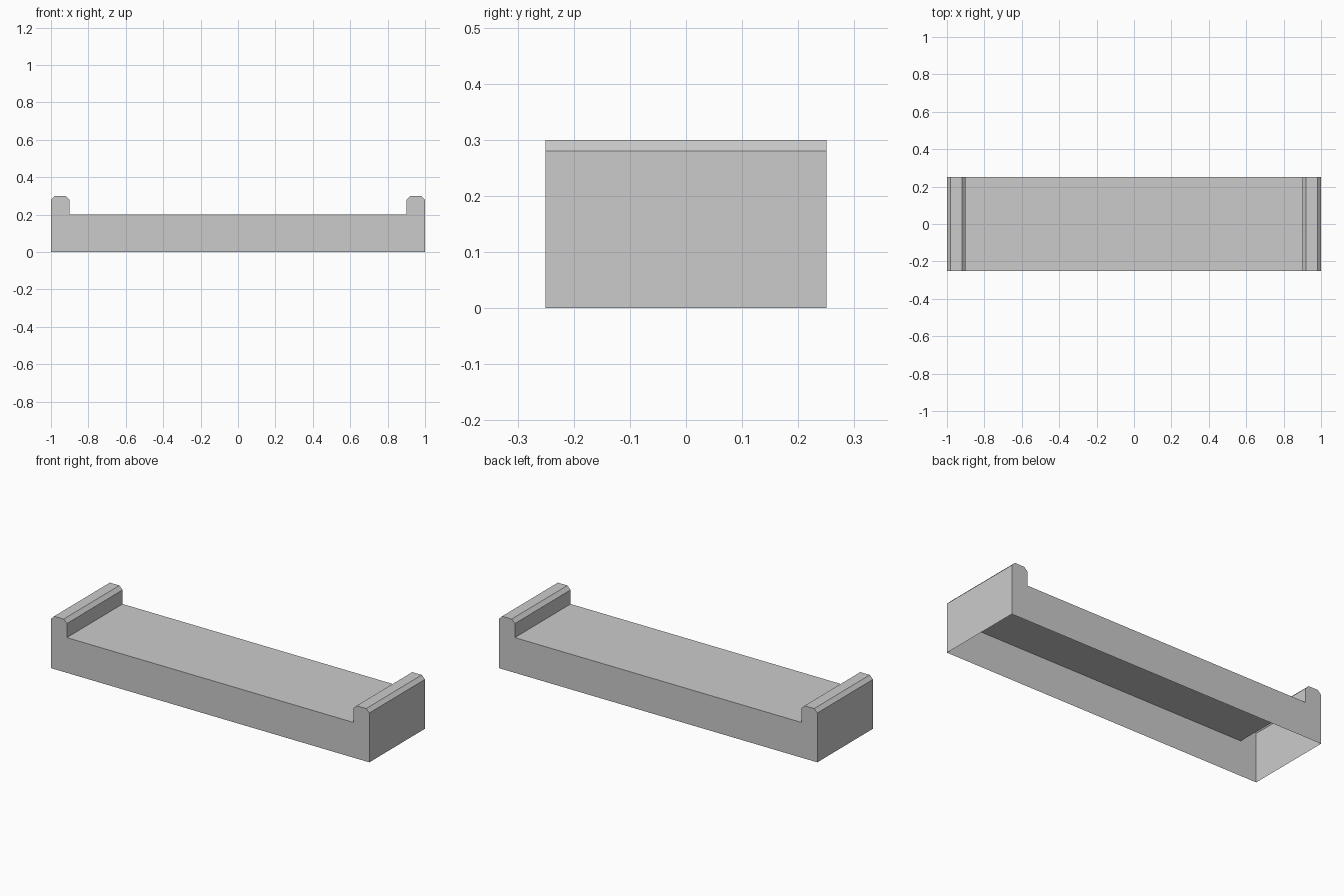
import bpy, bmesh
from mathutils import Vector

if "Cube" in bpy.data.objects:
    bpy.data.objects.remove(bpy.data.objects["Cube"])

# Half profile of the tray, from the floor up over the chamfered end lip to the deck
half = [(1, 0), (1, .28), (.98, .3), (.92, .3), (.9, .28), (.9, .2)]
profile = half + [(-x, z) for x, z in reversed(half)]
depth = 0.5

# Extrude the profile front to back
bm = bmesh.new()
front = bm.faces.new([bm.verts.new((x, -depth / 2, z)) for x, z in profile])
ext = bmesh.ops.extrude_face_region(bm, geom=[front], use_keep_orig=True)
moved = [g for g in ext["geom"] if isinstance(g, bmesh.types.BMVert)]
bmesh.ops.translate(bm, verts=moved, vec=Vector((0, depth, 0)))
bmesh.ops.recalc_face_normals(bm, faces=bm.faces[:])

# The underside is open, showing the hollow shell
bottom = [f for f in bm.faces if all(v.co.z < 1e-5 for v in f.verts)]
bmesh.ops.delete(bm, geom=bottom, context='FACES')

mesh = bpy.data.meshes.new("tray_shell")
bm.to_mesh(mesh)
bm.free()
bpy.context.collection.objects.link(bpy.data.objects.new("tray_shell", mesh))
